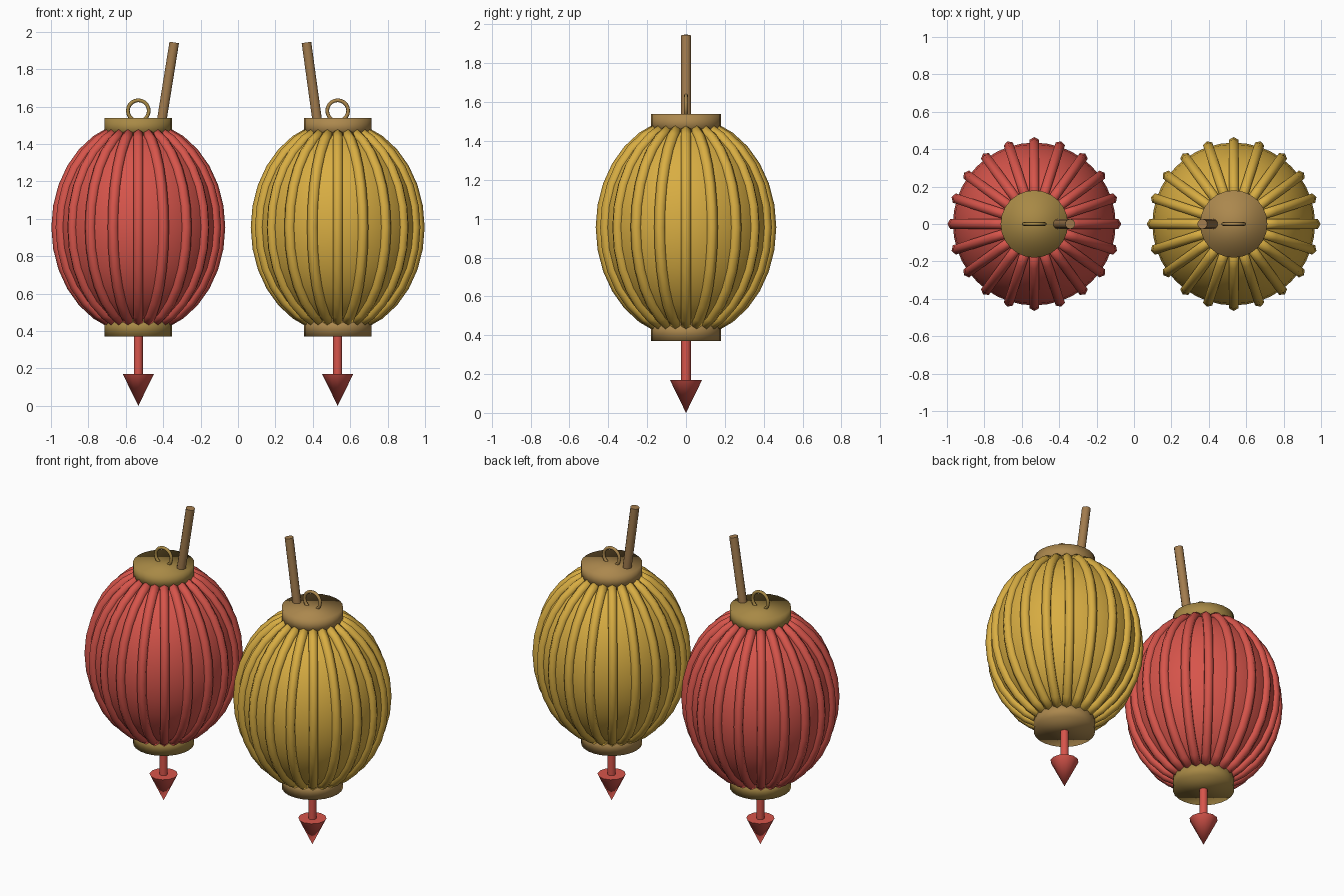
import bpy, bmesh, math
from mathutils import Vector, Matrix

if "Cube" in bpy.data.objects:
    bpy.data.objects.remove(bpy.data.objects["Cube"])


def material(name, rgb):
    m = bpy.data.materials.new(name)
    m.diffuse_color = (*rgb, 1)
    m.use_nodes = True
    m.node_tree.nodes["Principled BSDF"].inputs["Base Color"].default_value = m.diffuse_color
    return m


RED = material("paper red", (0.68, 0.09, 0.07))
YELLOW = material("paper yellow", (0.69, 0.42, 0.055))
GOLD = material("dull gold", (0.39, 0.25, 0.06))
BRONZE = material("bronze brown", (0.41, 0.245, 0.075))
WOOD = material("wood brown", (0.36, 0.20, 0.075))

CZ = 0.955            # height of the lantern centre
A, B = 0.435, 0.54    # half width and half height of the paper shell
RIBS, RIB_R = 20, 0.03
STEPS = 12


def finish(name, bm, mat, angle=None):
    bmesh.ops.recalc_face_normals(bm, faces=bm.faces)
    me = bpy.data.meshes.new(name)
    bm.to_mesh(me)
    bm.free()
    me.materials.append(mat)
    ob = bpy.data.objects.new(name, me)
    bpy.context.collection.objects.link(ob)
    me.shade_smooth()
    if angle:
        me.set_sharp_from_angle(angle=math.radians(angle))
    return ob


def cone_between(name, p0, p1, r0, r1, segs, mat, angle=40):
    p0, p1 = Vector(p0), Vector(p1)
    d = p1 - p0
    bm = bmesh.new()
    rot = Vector((0, 0, 1)).rotation_difference(d.normalized()).to_matrix().to_4x4()
    bmesh.ops.create_cone(bm, cap_ends=True, segments=segs, radius1=r0, radius2=r1,
                          depth=d.length, matrix=Matrix.Translation((p0 + p1) / 2) @ rot)
    return finish(name, bm, mat, angle)


def arc(i):
    # Point and outward normal (radius, height) on the shell profile
    t0 = math.radians(19)
    t = t0 + (math.pi - 2 * t0) * i / STEPS
    p = Vector((A * math.sin(t), B * math.cos(t)))
    n = Vector((math.sin(t) / A, math.cos(t) / B)).normalized()
    return p, n


def bridge(bm, r0, r1):
    k = len(r0)
    for j in range(k):
        bm.faces.new((r0[j], r0[(j + 1) % k], r1[(j + 1) % k], r1[j]))


def shell(name, x, mat):
    bm = bmesh.new()
    rings = []
    for i in range(STEPS + 1):
        p, _ = arc(i)
        rings.append([bm.verts.new((x + p.x * math.cos(a), p.x * math.sin(a), CZ + p.y))
                      for a in (math.tau * j / 40 for j in range(40))])
    for r0, r1 in zip(rings, rings[1:]):
        bridge(bm, r0, r1)
    return finish(name, bm, mat)


def ribs(name, x, mat):
    bm = bmesh.new()
    for k in range(RIBS):
        a = math.tau * k / RIBS
        out = Vector((math.cos(a), math.sin(a), 0))
        side = Vector((-math.sin(a), math.cos(a), 0))
        rings = []
        for i in range(STEPS + 1):
            p, n = arc(i)
            c = Vector((x, 0, CZ + p.y)) + out * p.x
            nn = out * n.x + Vector((0, 0, n.y))
            rings.append([bm.verts.new(c + RIB_R * (nn * math.cos(b) + side * math.sin(b)))
                          for b in (math.tau * j / 6 for j in range(6))])
        for r0, r1 in zip(rings, rings[1:]):
            bridge(bm, r0, r1)
        bm.faces.new(rings[0])
        bm.faces.new(rings[-1])
    return finish(name, bm, mat)


def ring(name, x, mat):
    bm = bmesh.new()
    R, r = 0.056, 0.01
    loops = []
    for i in range(20):
        a = math.tau * i / 20
        loops.append([bm.verts.new((x + (R + r * math.cos(b)) * math.cos(a), r * math.sin(b),
                                    1.578 + (R + r * math.cos(b)) * math.sin(a)))
                      for b in (math.tau * j / 8 for j in range(8))])
    for i in range(20):
        bridge(bm, loops[i], loops[(i + 1) % 20])
    return finish(name, bm, mat)


def lantern(label, x, paper, metal, stick_low, stick_high):
    # Pleated paper body
    shell(label + " paper shell", x, paper)
    ribs(label + " paper ribs", x, paper)
    # Caps and hanging ring
    cone_between(label + " top cap", (x, 0, 1.445), (x, 0, 1.54), 0.18, 0.18, 24, metal, None)
    cone_between(label + " bottom cap", (x, 0, 0.37), (x, 0, 0.465), 0.18, 0.18, 24, metal, None)
    ring(label + " hanging ring", x, metal)
    # Leaning stick
    cone_between(label + " stick", (stick_low, 0, 1.50), (stick_high, 0, 1.943),
                 0.027, 0.027, 10, WOOD)
    # Tassel cord and tip
    cone_between(label + " tassel cord", (x, 0, 0.15), (x, 0, 0.40), 0.025, 0.025, 10, RED)
    cone_between(label + " tassel tip", (x, 0, 0), (x, 0, 0.17), 0, 0.083, 12, RED)


lantern("red lantern", -0.533, RED, GOLD, -0.412, -0.341)
lantern("yellow lantern", 0.533, YELLOW, BRONZE, 0.427, 0.366)
